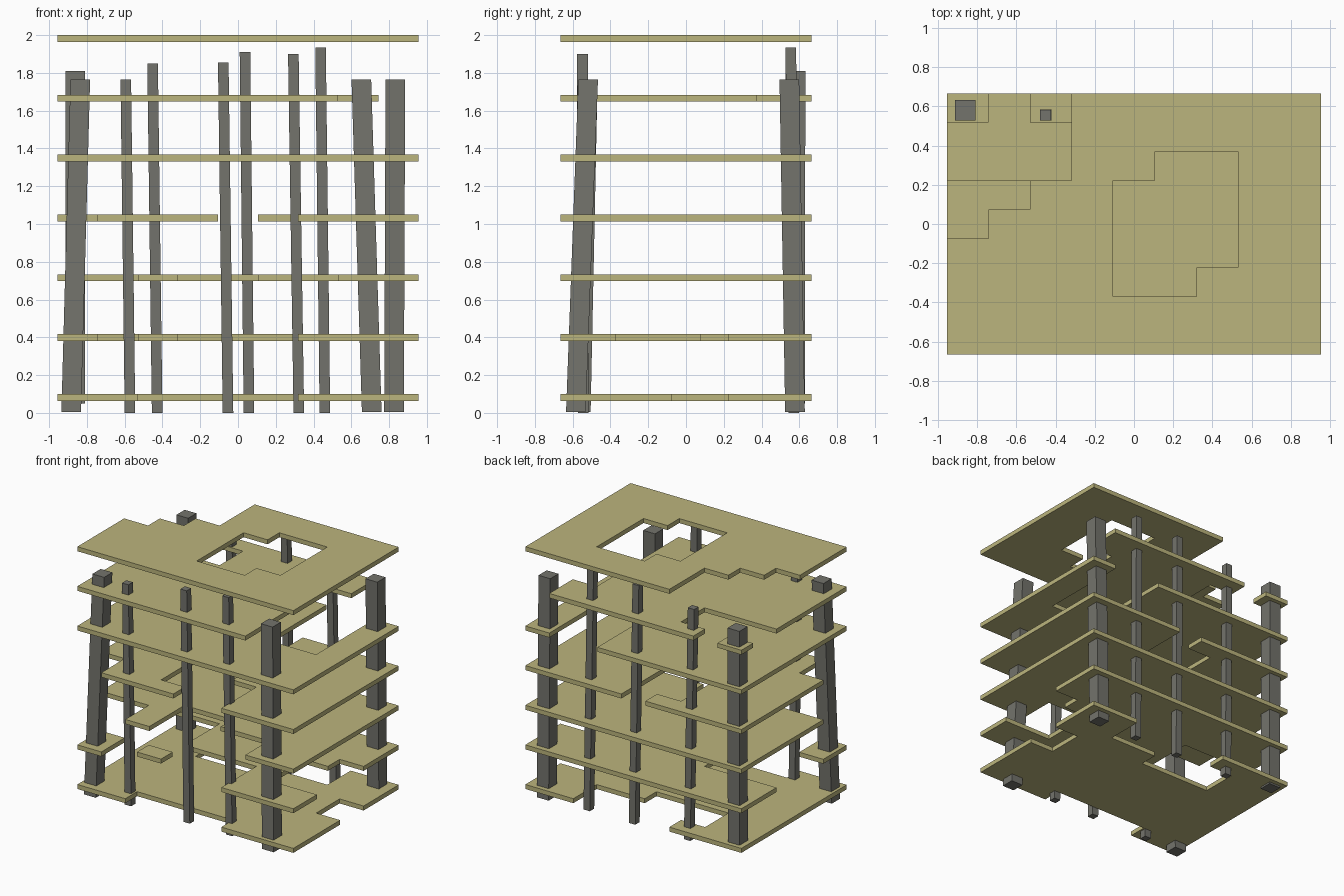
import bpy, bmesh

if "Cube" in bpy.data.objects:
    bpy.data.objects.remove(bpy.data.objects["Cube"])

NX = NY = 9                      # floor slabs follow a 9 x 9 cell grid
W, D, THICK = 1.91, 1.33, 0.036


def material(name, rgb):
    m = bpy.data.materials.new(name)
    m.diffuse_color = (*rgb, 1)
    m.use_nodes = True
    m.node_tree.nodes["Principled BSDF"].inputs["Base Color"].default_value = m.diffuse_color
    return m


KHAKI = material("khaki_slab", (0.50, 0.46, 0.205))
GREY = material("grey_concrete", (0.172, 0.172, 0.150))


def finish(bm, name, mat):
    bmesh.ops.recalc_face_normals(bm, faces=bm.faces)
    me = bpy.data.meshes.new(name)
    bm.to_mesh(me)
    bm.free()
    me.materials.append(mat)
    bpy.context.collection.objects.link(bpy.data.objects.new(name, me))


def slab(name, top, gaps, keeps=()):
    """Floor plate; gaps and keeps are inclusive cell boxes (col0, col1, row0, row1)."""
    inside = lambda c, r, boxes: any(a <= c <= b and e <= r <= f for a, b, e, f in boxes)
    bm = bmesh.new()
    verts = {}

    def vert(i, j):
        if (i, j) not in verts:
            verts[i, j] = bm.verts.new((W * (i / NX - 0.5), D * (j / NY - 0.5), top - THICK))
        return verts[i, j]

    for c in range(NX):
        for r in range(NY):
            if inside(c, r, keeps) or not inside(c, r, gaps):
                bm.faces.new([vert(c, r), vert(c + 1, r), vert(c + 1, r + 1), vert(c, r + 1)])
    ext = bmesh.ops.extrude_face_region(bm, geom=bm.faces[:], use_keep_orig=True)
    for v in ext["geom"]:
        if isinstance(v, bmesh.types.BMVert):
            v.co.z = top
    # merge the coplanar cells into clean plates
    bmesh.ops.recalc_face_normals(bm, faces=bm.faces)
    finish(bm, name, KHAKI)


def column(name, size, bottom, top):
    """Leaning square column between two centre points."""
    bm = bmesh.new()
    h = size / 2
    rings = [[bm.verts.new((x + sx * h, y + sy * h, z))
              for sx, sy in ((-1, -1), (1, -1), (1, 1), (-1, 1))]
             for x, y, z in (bottom, top)]
    lo, hi = rings
    bm.faces.new(lo[::-1])
    bm.faces.new(hi)
    for i in range(4):
        j = (i + 1) % 4
        bm.faces.new([lo[i], lo[j], hi[j], hi[i]])
    finish(bm, name, GREY)


# Broken floors, lowest first: gaps, then cells kept inside those gaps
floors = [
    ([(2, 5, 0, 0), (8, 8, 4, 5), (2, 4, 6, 8), (5, 6, 7, 8)], [(2, 2, 8, 8)]),
    ([(0, 2, 0, 5), (3, 5, 0, 2), (7, 7, 2, 4), (8, 8, 2, 5)], [(0, 0, 0, 1), (2, 2, 1, 1)]),
    ([(0, 1, 0, 1), (3, 4, 0, 2), (5, 6, 0, 1)], []),
    ([(0, 0, 0, 1), (4, 4, 0, 8), (3, 3, 1, 7), (5, 5, 0, 2)], []),
    ([(6, 7, 4, 8)], []),
    ([(7, 7, 0, 6), (8, 8, 0, 8), (0, 2, 6, 8)], [(0, 0, 8, 8), (2, 2, 8, 8)]),
    ([(0, 2, 6, 8), (0, 1, 5, 5), (0, 0, 4, 4), (4, 4, 2, 5), (5, 5, 2, 6), (6, 6, 3, 6)], []),
]
for i, (gaps, keeps) in enumerate(floors):
    slab(f"floor_slab_{i + 1}", 0.10 + i * 1.90 / 6, gaps, keeps)

# Thick corner columns
column("corner_column_front_left", 0.104, (-0.883, -0.557, 0.005), (-0.835, -0.52, 1.765))
column("corner_column_front_right", 0.104, (0.708, -0.583, 0.005), (0.653, -0.518, 1.765))
column("corner_column_back_right", 0.104, (0.826, 0.577, 0.005), (0.833, 0.547, 1.765))
column("corner_column_back_left", 0.104, (-0.862, 0.577, 0.05), (-0.862, 0.58, 1.81))

# Thin columns along the front and back edges: bottom x, top x, top z
front = [(-0.572, -0.594, 1.765), (-0.053, -0.078, 1.855), (0.322, 0.293, 1.90)]
back = [(-0.428, -0.452, 1.85), (0.058, 0.037, 1.91), (0.46, 0.437, 1.935)]
for side, y0, y1, row in (("front", -0.545, -0.548, front), ("back", 0.57, 0.555, back)):
    for i, (x0, x1, z1) in enumerate(row):
        column(f"thin_column_{side}_{i + 1}", 0.056, (x0, y0, 0.0), (x1, y1, z1))
